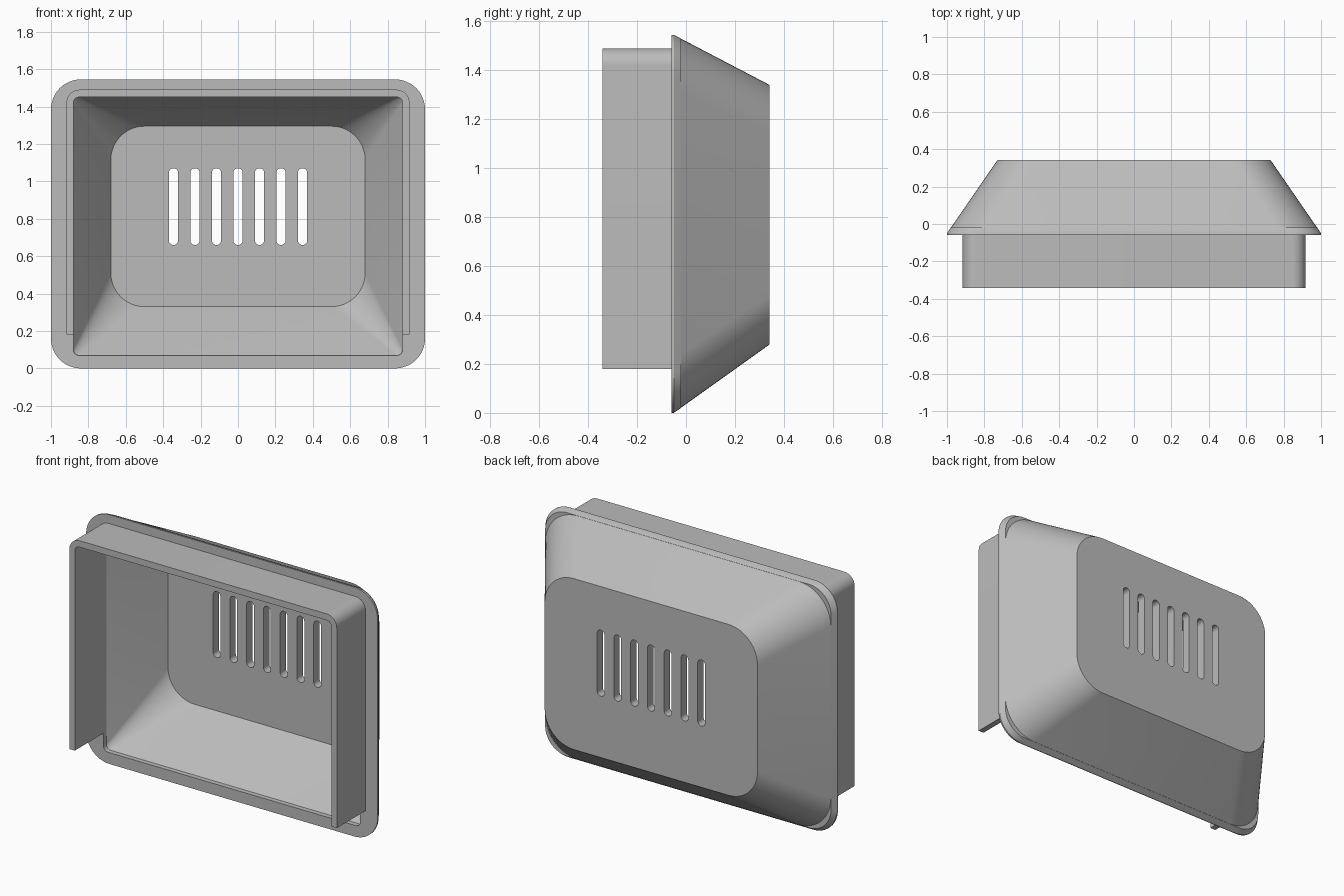
import bpy, bmesh, math

if "Cube" in bpy.data.objects:
    bpy.data.objects.remove(bpy.data.objects["Cube"], do_unlink=True)

grey = bpy.data.materials.new("plain grey")
grey.use_nodes = True
COLOUR = (0.5, 0.5, 0.5, 1)
grey.diffuse_color = COLOUR
grey.node_tree.nodes["Principled BSDF"].inputs["Base Color"].default_value = COLOUR


def arc(cx, cz, r, start, steps=12):
    """Quarter circle in the x-z plane, starting at an angle in degrees."""
    angles = [math.radians(start + 90 * i / steps) for i in range(steps + 1)]
    return [(cx + r * math.cos(a), cz + r * math.sin(a)) for a in angles]


def rounded_rect(x, low, high, r):
    return (arc(x - r, high - r, r, 0) + arc(r - x, high - r, r, 90)
            + arc(r - x, low + r, r, 180) + arc(x - r, low + r, r, 270))


def at_depth(outline, y):
    return [(x, y, z) for x, z in outline]


def loft(name, rings, closed=True, caps=True):
    """Skin a row of rings that all have the same number of points."""
    bm = bmesh.new()
    loops = [[bm.verts.new(p) for p in ring] for ring in rings]
    n = len(loops[0])
    for a, b in zip(loops, loops[1:]):
        for i in range(n if closed else n - 1):
            j = (i + 1) % n
            bm.faces.new((a[i], a[j], b[j], b[i]))
    if caps:
        bm.faces.new(loops[0])
        bm.faces.new(loops[-1])
    bmesh.ops.recalc_face_normals(bm, faces=bm.faces)
    mesh = bpy.data.meshes.new(name)
    bm.to_mesh(mesh)
    bm.free()
    obj = bpy.data.objects.new(name, mesh)
    bpy.context.collection.objects.link(obj)
    mesh.materials.append(grey)
    return obj


def select_only(obj):
    bpy.ops.object.select_all(action='DESELECT')
    obj.select_set(True)
    bpy.context.view_layer.objects.active = obj


FRONT, LIP, LEDGE, BACK = -0.06, -0.05, -0.02, 0.342


def taper(y, r, grow=0.0):
    """Outer section of the tapered housing at depth y."""
    t = (y - LIP) / (BACK - LIP)
    return at_depth(rounded_rect(1 - 0.27 * t + grow, 0.28 * t - grow,
                                 1.545 - 0.205 * t + grow, r), y)


# Tapered housing with its flange and hollow inside, as one closed shell
opening = rounded_rect(0.88, 0.07, 1.45, 0.03)
housing = loft("housing", [
    taper(BACK, 0.2),
    taper(LEDGE, 0.22),
    taper(LEDGE, 0.15, 0.001),
    taper(LIP, 0.16),
    at_depth(rounded_rect(1, 0, 1.545, 0.16), FRONT),
    at_depth(opening, FRONT),
    at_depth(opening, -0.03),
    at_depth(rounded_rect(0.68, 0.33, 1.295, 0.18), 0.285),
])

# Seven vent slots cut through the back wall
for i in range(-3, 4):
    slot = [(x + i * 0.115, z) for x, z in rounded_rect(0.025, 0.66, 1.07, 0.0249)]
    cutter = loft("slot_cutter", [at_depth(slot, 0.2), at_depth(slot, 0.42)])
    cutter.hide_render = True
    cut = housing.modifiers.new("vent slot", 'BOOLEAN')
    cut.operation = 'DIFFERENCE'
    cut.solver = 'EXACT'
    cut.object = cutter
    select_only(housing)
    bpy.ops.object.modifier_apply(modifier=cut.name)
    bpy.data.objects.remove(cutter, do_unlink=True)


def arch(x, top, r, foot=0.18):
    return ([(x, foot)] + arc(x - r, top - r, r, 0)
            + arc(r - x, top - r, r, 90) + [(-x, foot)])


# Hood in front of the flange, open at the bottom
outer, inner = arch(0.917, 1.49, 0.07), arch(0.88, 1.45, 0.03)
sections = [[(ox, FRONT, oz), (ox, -0.342, oz), (ix, -0.342, iz), (ix, FRONT, iz)]
            for (ox, oz), (ix, iz) in zip(outer, inner)]
hood = loft("hood", sections)

for part in (housing, hood):
    select_only(part)
    bpy.ops.object.shade_smooth_by_angle(angle=math.radians(30))
